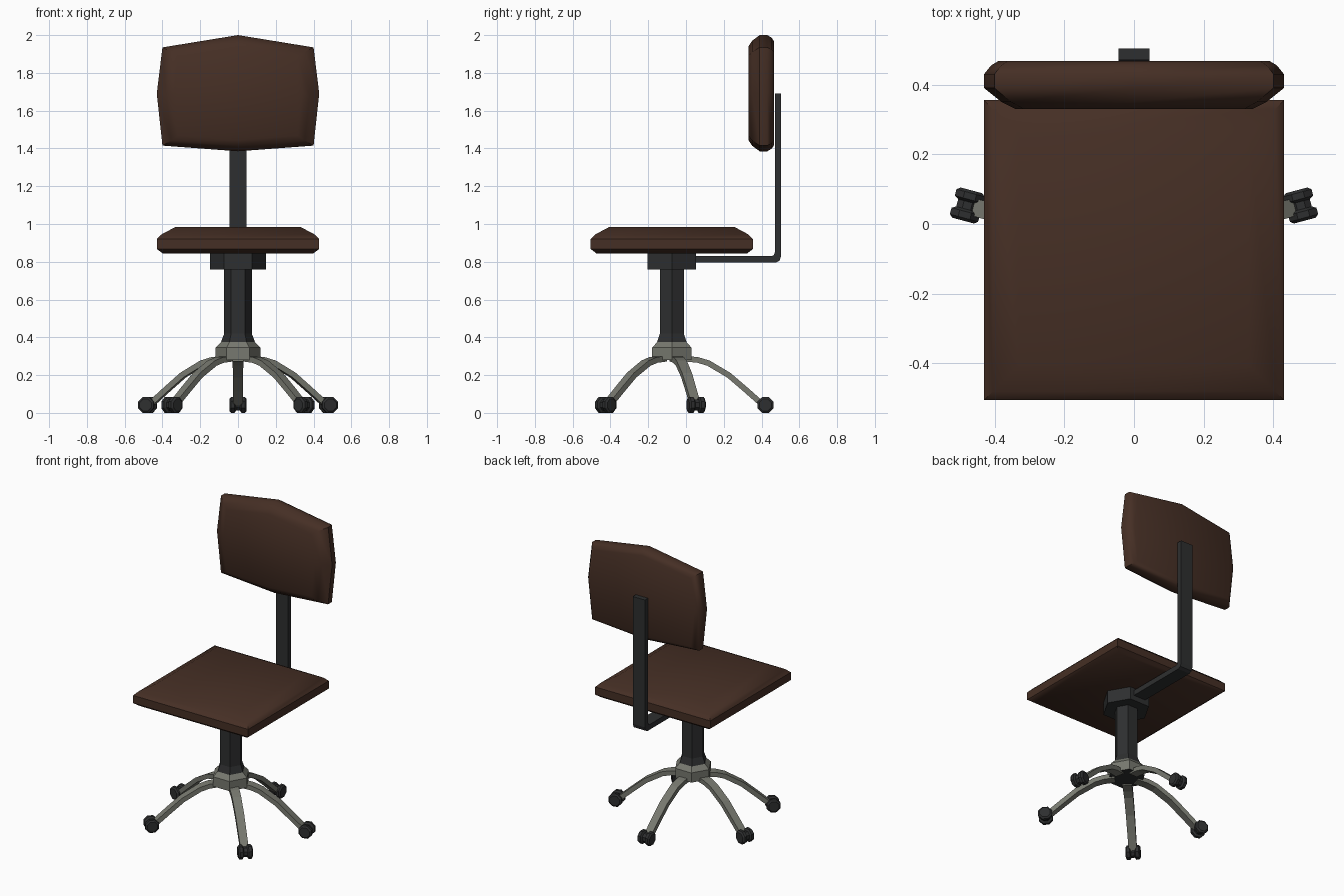
import bpy, bmesh, math
from mathutils import Vector, Matrix

if "Cube" in bpy.data.objects:
    bpy.data.objects.remove(bpy.data.objects["Cube"])

CY = -0.075  # y of the central column


def material(name, rgb):
    m = bpy.data.materials.new(name)
    m.diffuse_color = (*rgb, 1)
    m.use_nodes = True
    m.node_tree.nodes["Principled BSDF"].inputs["Base Color"].default_value = m.diffuse_color
    return m


BROWN = material("brown upholstery", (0.060, 0.028, 0.018))
DARK = material("dark metal", (0.027, 0.028, 0.029))
GREY = material("grey metal", (0.185, 0.190, 0.160))


def loft(name, rings, mats, smooth=None):
    """Skin closed rings of points and cap both ends."""
    bm = bmesh.new()
    loops = [[bm.verts.new(p) for p in ring] for ring in rings]
    n = len(loops[0])
    for a, b in zip(loops, loops[1:]):
        for i in range(n):
            j = (i + 1) % n
            bm.faces.new((a[i], a[j], b[j], b[i]))
    bm.faces.new(loops[0])
    bm.faces.new(loops[-1])
    bmesh.ops.recalc_face_normals(bm, faces=bm.faces)
    me = bpy.data.meshes.new(name)
    bm.to_mesh(me)
    bm.free()
    for m in mats:
        me.materials.append(m)
    ob = bpy.data.objects.new(name, me)
    bpy.context.collection.objects.link(ob)
    if smooth:
        bpy.ops.object.select_all(action='DESELECT')
        ob.select_set(True)
        bpy.context.view_layer.objects.active = ob
        bpy.ops.object.shade_smooth_by_angle(angle=math.radians(smooth))
    return ob


def ngon(r, z, n=6):
    return [(r * math.cos(math.tau * i / n), CY + r * math.sin(math.tau * i / n), z)
            for i in range(n)]


# Seat cushion: stacked squares
def square(h, z):
    return [(sx * h, CY + sy * h, z) for sx, sy in ((-1, -1), (1, -1), (1, 1), (-1, 1))]


loft("seat", [square(h, z) for h, z in
              ((0.40, 0.845), (0.43, 0.868), (0.43, 0.92), (0.405, 0.945), (0.33, 0.985))],
     [BROWN], 40)

# Backrest cushion: eight-sided outline, inset towards front and back
outline = [(0, 2.0), (0.40, 1.935), (0.43, 1.69), (0.40, 1.415),
           (0, 1.385), (-0.40, 1.415), (-0.43, 1.69), (-0.40, 1.935)]


def back_ring(y, dx, dz):
    return [(x * (1 - dx / 0.43), y, 1.69 + (z - 1.69) * (1 - dz / 0.31)) for x, z in outline]


loft("backrest", [back_ring(*s) for s in
                  ((0.33, 0.09, 0.06), (0.35, 0.05, 0.03), (0.39, 0, 0),
                   (0.43, 0, 0), (0.455, 0.02, 0.015), (0.467, 0.04, 0.035))],
     [BROWN], 40)

# Bent support bar running under the seat and up the back
bar = [((CY, 0.83), (CY, 0.795)), ((0.455, 0.83), (0.475, 0.795)),
       ((0.465, 0.835), (0.495, 0.805)), ((0.47, 0.85), (0.503, 0.83)),
       ((0.47, 1.69), (0.503, 1.69))]
loft("back_bar", [[(-0.045, *a), (0.045, *a), (0.045, *b), (-0.045, *b)] for a, b in bar],
     [DARK])

# Hexagonal column, seat mount and hub
loft("column", [ngon(0.09, 0.36), ngon(0.09, 0.375), ngon(0.073, 0.42), ngon(0.073, 0.77)], [DARK])
loft("seat_mount", [ngon(0.148, 0.76), ngon(0.148, 0.848)], [DARK])
hub = loft("hub", [ngon(0.12, 0.28), ngon(0.12, 0.345), ngon(0.09, 0.375)], [GREY, DARK])
for f in hub.data.polygons:
    if f.normal.z < -0.9:
        f.material_index = 1

# Five arched legs, each with a twin-wheel castor
leg_path = [(0.07, 0.302), (0.14, 0.295), (0.20, 0.277), (0.31, 0.212), (0.40, 0.135), (0.485, 0.06)]
leg_rings = []
for i, (r, z) in enumerate(leg_path):
    p, q = leg_path[max(i - 1, 0)], leg_path[min(i + 1, len(leg_path) - 1)]
    d = Vector((q[0] - p[0], q[1] - p[1])).normalized()
    low = (r + d.y * 0.03, z - d.x * 0.03)
    w = 0.030 - 0.001 * i
    leg_rings.append([(-w, r, z), (w, r, z), (w, *low), (-w, *low)])

castor_profile = [(-0.045, 0.032), (-0.037, 0.042), (-0.018, 0.042), (-0.011, 0.03),
                  (0.011, 0.03), (0.018, 0.042), (0.037, 0.042), (0.045, 0.032)]
castor_rings = [[(x, 0.495 + r * math.cos(math.tau * (i + .5) / 8) / math.cos(math.pi / 8),
                  0.042 + r * math.sin(math.tau * (i + .5) / 8) / math.cos(math.pi / 8))
                 for i in range(8)] for x, r in castor_profile]

for k, ang in enumerate((0, 75, 135, -135, -75)):
    place = Matrix.Translation((0, CY, 0)) @ Matrix.Rotation(math.radians(-ang), 4, 'Z')
    loft(f"leg_{k + 1}", leg_rings, [GREY]).data.transform(place)
    loft(f"castor_{k + 1}", castor_rings, [DARK]).data.transform(place)
